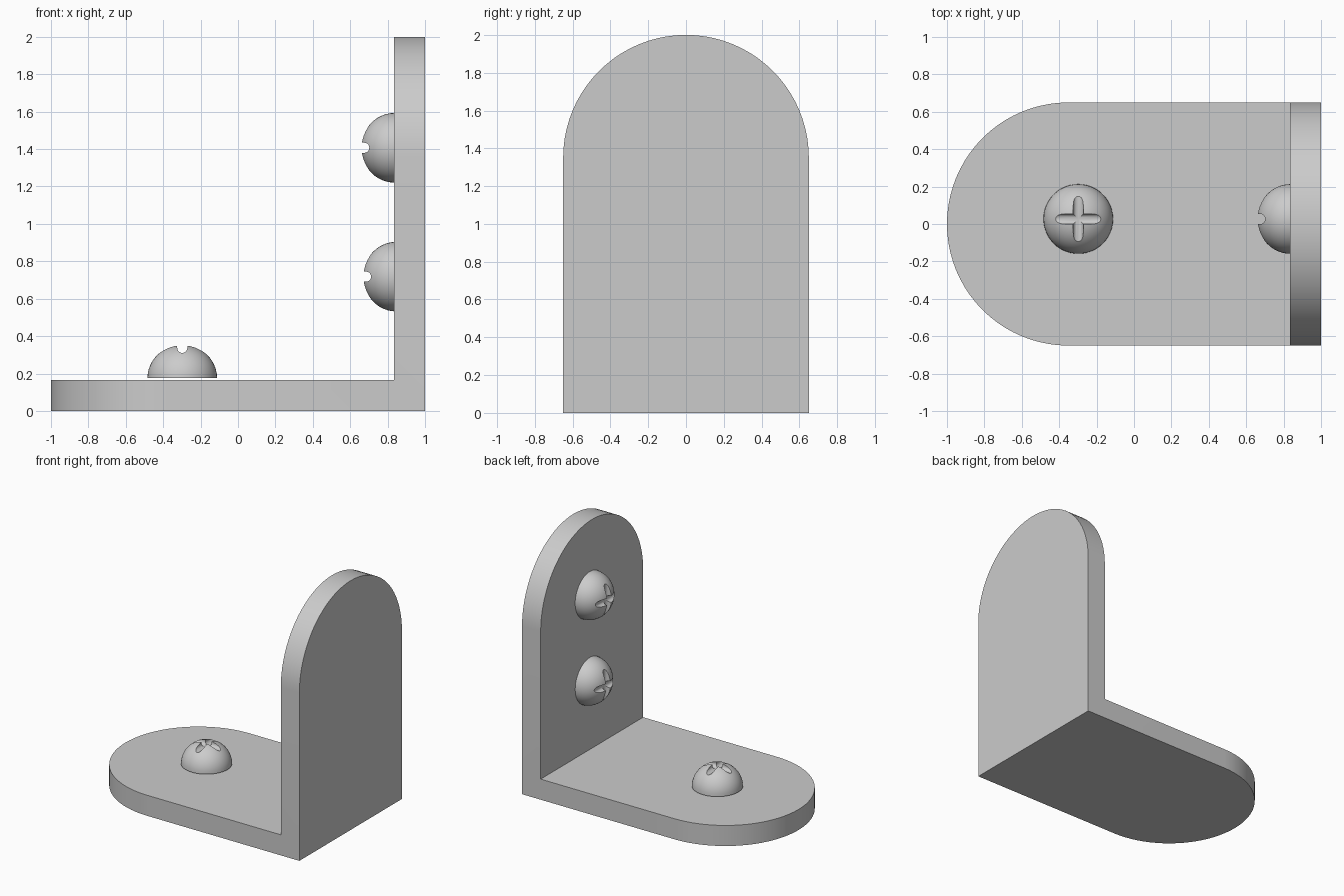
import bpy, bmesh
from math import sin, cos, pi, radians
from mathutils import Matrix, Vector

if "Cube" in bpy.data.objects:
    bpy.data.objects.remove(bpy.data.objects["Cube"])

W, T = 0.65, 0.165          # half width and plate thickness
R, H = 0.186, 0.177         # screw head radius and height
SEG = 20


def make_object(name, bm):
    bmesh.ops.recalc_face_normals(bm, faces=bm.faces[:])
    me = bpy.data.meshes.new(name)
    bm.to_mesh(me)
    bm.free()
    ob = bpy.data.objects.new(name, me)
    bpy.context.collection.objects.link(ob)
    return ob


def shade(ob):
    bpy.ops.object.select_all(action='DESELECT')
    bpy.context.view_layer.objects.active = ob
    ob.select_set(True)
    bpy.ops.object.shade_smooth_by_angle(angle=radians(35))


# L bracket: four-point sections swept from the foot tip to the wall tip
def bracket():
    arc = [(W * cos(i * pi / 2 / SEG), W * sin(i * pi / 2 / SEG)) for i in range(SEG)]
    arc.append((0.0, W))
    sections = [((-0.35 - d, 0), (-0.35 - d, T), w) for d, w in arc]
    sections.append(((1, 0), (1 - T, T), W))
    sections += [((1, 1.35 + d), (1 - T, 1.35 + d), w) for d, w in reversed(arc)]
    bm = bmesh.new()
    rings = []
    for o, i, w in sections:
        rings.append([bm.verts.new((p[0], y, p[1]))
                      for p, y in ((o, -w), (o, w), (i, w), (i, -w))])
    for a, b in zip(rings, rings[1:]):
        for k in range(4):
            n = (k + 1) % 4
            bm.faces.new((a[k], a[n], b[n], b[k]))
    bmesh.ops.remove_doubles(bm, verts=bm.verts[:], dist=1e-4)
    # merge the coplanar strips into flat plates
    bmesh.ops.dissolve_limit(bm, angle_limit=radians(0.5),
                             verts=bm.verts[:], edges=bm.edges[:])
    return make_object("angle_bracket", bm)


# Round-bottomed slot used to cut the cross recess
def slot_cutter(turn):
    r, zc = 0.027, 0.161
    pts = [(r * cos(pi + i * pi / 10), zc + r * sin(pi + i * pi / 10)) for i in range(11)]
    pts += [(r, 0.3), (-r, 0.3)]
    bm = bmesh.new()
    f = bm.faces.new([bm.verts.new((x, -0.25, z)) for x, z in pts])
    ext = bmesh.ops.extrude_face_region(bm, geom=[f])
    bmesh.ops.translate(bm, vec=(0, 0.5, 0),
                        verts=[v for v in ext["geom"] if isinstance(v, bmesh.types.BMVert)])
    bmesh.ops.rotate(bm, verts=bm.verts[:], matrix=Matrix.Rotation(turn, 3, 'Z'))
    ob = make_object("slot_cutter", bm)
    ob.hide_render = True
    return ob


# Domed screw head with a cross recess
def screw_head():
    bm = bmesh.new()
    bmesh.ops.create_uvsphere(bm, u_segments=48, v_segments=24, radius=1)
    bmesh.ops.scale(bm, vec=(R, R, H), verts=bm.verts[:])
    bmesh.ops.bisect_plane(bm, geom=bm.verts[:] + bm.edges[:] + bm.faces[:],
                           plane_co=(0, 0, 0), plane_no=(0, 0, -1), clear_outer=True)
    bmesh.ops.holes_fill(bm, edges=[e for e in bm.edges if e.is_boundary], sides=0)
    ob = make_object("screw_head_foot", bm)
    cutters = [slot_cutter(0), slot_cutter(pi / 2)]
    for c in cutters:
        m = ob.modifiers.new("recess", 'BOOLEAN')
        m.operation, m.solver, m.object = 'DIFFERENCE', 'EXACT', c
    dg = bpy.context.evaluated_depsgraph_get()
    me = bpy.data.meshes.new_from_object(ob.evaluated_get(dg))
    ob.modifiers.clear()
    ob.data = me
    for c in cutters:
        bpy.data.objects.remove(c)
    return ob


shade(bracket())

foot = screw_head()
shade(foot)
foot.location = (-0.298, 0.027, 0.176)

# Two wall screws, facing -x
for name, x, z in (("screw_head_upper", 0.836, 1.407), ("screw_head_lower", 0.846, 0.718)):
    s = bpy.data.objects.new(name, foot.data)
    bpy.context.collection.objects.link(s)
    s.location = (x, 0.027, z)
    s.rotation_euler = (0, -pi / 2, 0)
